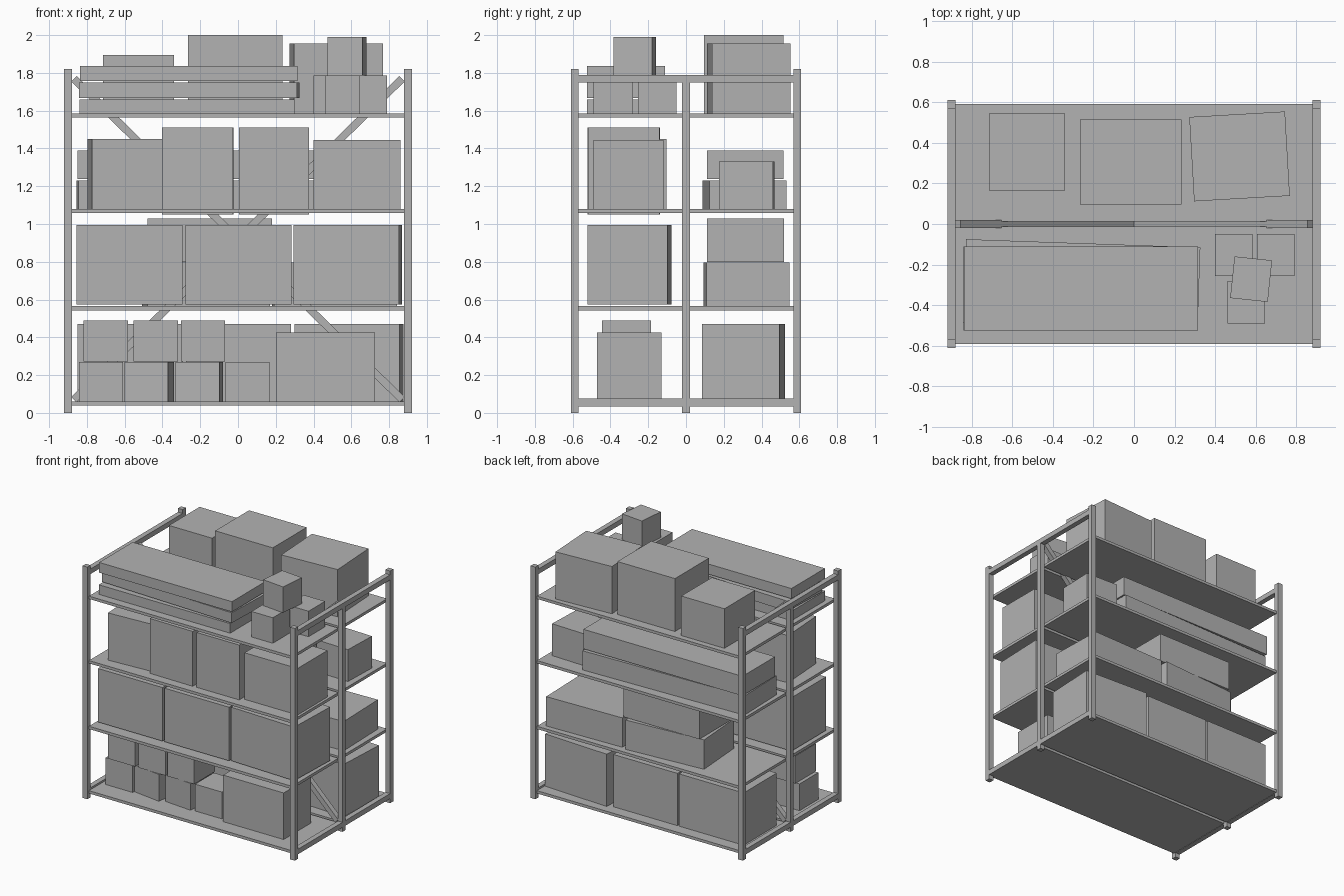
import bpy
import math
from mathutils import Matrix, Vector

if "Cube" in bpy.data.objects:
    bpy.data.objects.remove(bpy.data.objects["Cube"], do_unlink=True)

grey = bpy.data.materials.new("plain grey")
grey.use_nodes = True
tone = (0.45, 0.45, 0.45, 1)
grey.diffuse_color = tone
grey.node_tree.nodes["Principled BSDF"].inputs["Base Color"].default_value = tone


def block(name, x, y, z, turn=0.0, tilt=0.0):
    """Block of the given (low, high) ranges, turned about z or tilted about y, in degrees."""
    ranges = (x, y, z)
    centre = Vector([(a + b) / 2 for a, b in ranges])
    size = Matrix.Diagonal([b - a for a, b in ranges] + [1])
    bpy.ops.mesh.primitive_cube_add(size=1)
    ob = bpy.context.object
    ob.name = name
    spin = Matrix.Rotation(math.radians(turn), 4, "Z") @ Matrix.Rotation(math.radians(tilt), 4, "Y")
    ob.data.transform(spin @ size)
    ob.location = centre
    ob.data.materials.append(grey)
    return ob


def around(c, half):
    return (c - half, c + half)


# Posts and end rails
T = 0.02
for side, sx in (("left", 1), ("right", -1)):
    px = around(0.9 * sx, T)
    for place, y, top in (("front", -0.59, 1.82), ("middle", 0, 1.75), ("back", 0.59, 1.82)):
        block(f"{place}_{side}_post", px, around(y, T), (0, top))
    block(f"{side}_top_rail", px, (-0.57, 0.57), (1.75, 1.79))
    block(f"{side}_bottom_rail", px, (-0.57, 0.57), (0.035, 0.075))

# Shelves in front and back halves
FLOORS = (0.06, 0.565, 1.08, 1.585)
for level, z in enumerate(FLOORS):
    for half, y in (("front", (-0.59, -0.013)), ("back", (0.013, 0.59))):
        block(f"{half}_shelf_{level}", (-0.88, 0.88), y, (z - 0.022, z))

# Crossed braces on the centre plane
slope = math.degrees(math.atan2(1.72, 1.76))
for name, s in (("rising_brace", -1), ("falling_brace", 1)):
    block(name, around(0, 1.215), around(0, T), around(0.92, T), tilt=s * slope)

A, B, C, D = FLOORS

# Bottom level: cartons at the back, one large and seven small at the front
block("bottom_back_carton_a", (-0.85, -0.29), (0.09, 0.5), (A, 0.47))
block("bottom_back_carton_b", (-0.275, 0.28), (0.09, 0.5), (A, 0.47))
block("bottom_back_carton_c", (0.31, 0.865), (0.1, 0.51), (A, 0.47), -3)
block("bottom_large_carton", (0.2, 0.725), (-0.47, -0.13), (A, 0.425))
for i, (x, turn) in enumerate(((-0.725, 0), (-0.47, -8), (-0.205, -5), (0.05, 0))):
    block(f"small_lower_carton_{i}", around(x, 0.117), around(-0.32, 0.117), (A, 0.27), turn)
for i, x in enumerate((-0.7, -0.435, -0.185)):
    block(f"small_upper_carton_{i}", around(x, 0.117), around(-0.315, 0.13), (0.273, 0.488))

# Second level
for i, (x, turn) in enumerate(((-0.575, 0), (0.002, 0), (0.58, -2))):
    block(f"second_front_carton_{i}", around(x, 0.28), around(-0.3, 0.213), (0.575, 0.995), turn)
block("second_back_low_carton_a", around(0.51, 0.325), around(0.32, 0.22), (B, 0.795), 1.5)
block("second_back_low_carton_b", around(-0.17, 0.325), around(0.32, 0.205), (B, 0.795), 4)
block("second_back_high_carton", (-0.48, 0.18), (0.11, 0.52), (0.8, 1.03))

# Third level
block("third_front_carton_a", around(-0.595, 0.19), around(-0.305, 0.19), (C, 0.37 + C), 3.5)
block("third_front_carton_b", (-0.4, -0.025), (-0.52, -0.14), (1.05, 1.51), -0.7)
block("third_front_carton_c", (0.005, 0.375), (-0.52, -0.14), (1.05, 1.51))
block("third_front_carton_d", (0.4, 0.86), (-0.49, -0.12), (C, 1.445))
block("third_back_low_long_carton", (-0.85, 0.53), around(0.31, 0.205), (C, 1.23), 1.5)
block("third_back_high_long_carton", (-0.85, 0.53), (0.11, 0.515), (1.237, 1.39))
block("third_back_small_carton", (0.555, 0.835), (0.18, 0.465), (C, 1.33), -2)

# Top level: stacked flat boxes, small cubes and three large cartons
block("flat_box_low", (-0.84, 0.3), (-0.525, -0.11), (D, 1.66))
block("flat_box_middle", (-0.835, 0.32), around(-0.3, 0.205), (1.668, 1.748), -2)
block("flat_box_high", (-0.837, 0.315), (-0.525, -0.11), (1.756, 1.836))
block("small_cube_a", (0.4, 0.585), (-0.255, -0.05), (D, 1.785))
block("small_cube_b", (0.605, 0.79), (-0.255, -0.05), (D, 1.785))
block("small_cube_c", (0.46, 0.645), (-0.49, -0.28), (D, 1.785))
block("small_cube_top", around(0.577, 0.093), around(-0.272, 0.103), (1.787, 1.99), -6)
block("top_back_carton_a", (-0.715, -0.34), (0.165, 0.545), (D, 1.895))
block("top_back_carton_b", (-0.265, 0.235), (0.095, 0.515), (D, 2.0))
block("top_back_carton_c", around(0.52, 0.236), around(0.333, 0.208), (D, 1.955), 3.3)
